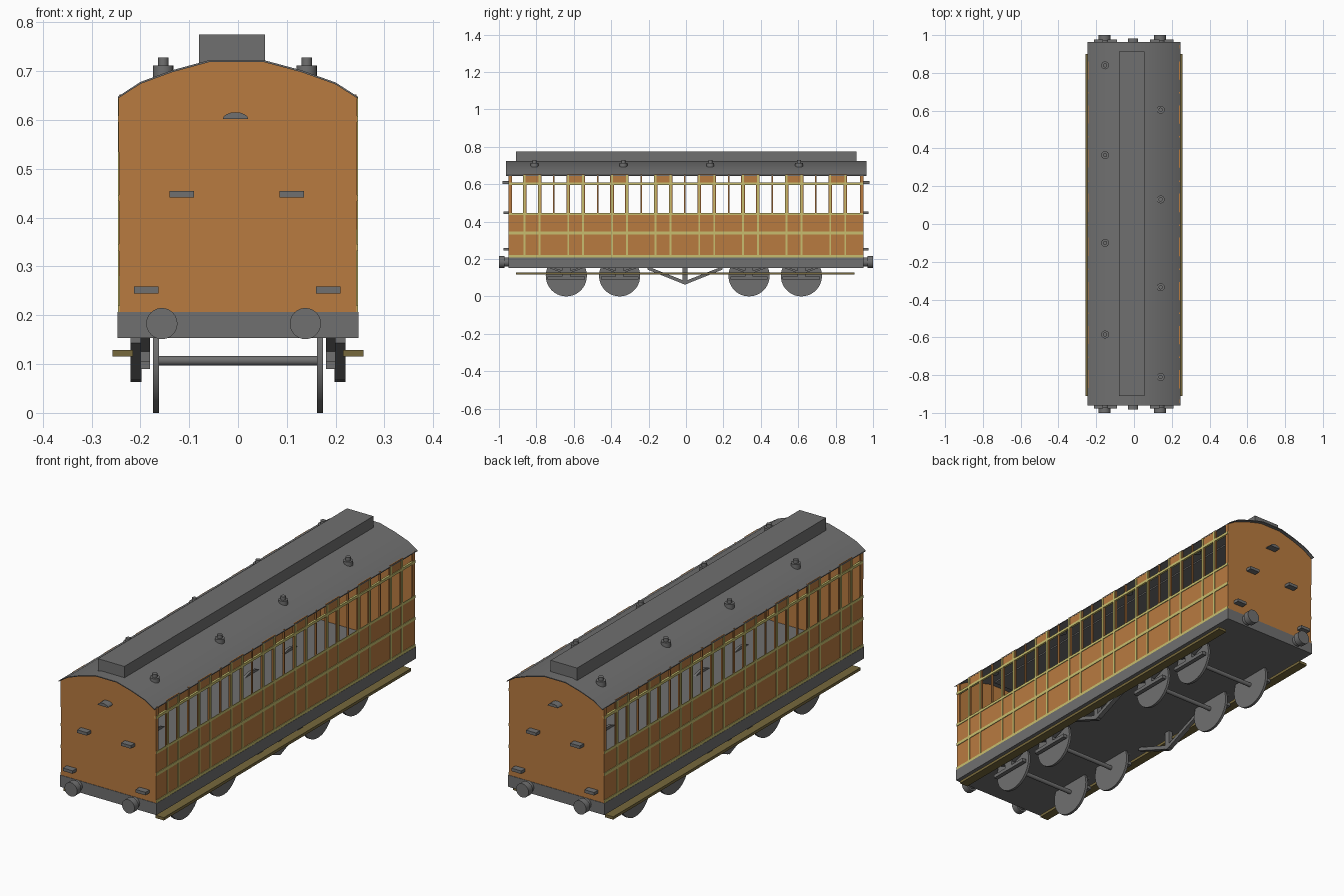
import bpy, bmesh, math
from mathutils import Matrix, Vector

if "Cube" in bpy.data.objects:
    bpy.data.objects.remove(bpy.data.objects["Cube"])


def material(name, rgb):
    m = bpy.data.materials.new(name)
    m.diffuse_color = (*rgb, 1)
    m.use_nodes = True
    m.node_tree.nodes["Principled BSDF"].inputs["Base Color"].default_value = m.diffuse_color
    return m


TEAK = material("teak orange", (0.485, 0.198, 0.051))
GREY = material("iron grey", (0.162, 0.162, 0.162))
CREAM = material("lining cream", (0.578, 0.515, 0.156))
OLIVE = material("board olive", (0.181, 0.138, 0.045))


def finish(name, bm, mat, smooth=False):
    bmesh.ops.recalc_face_normals(bm, faces=bm.faces)
    me = bpy.data.meshes.new(name)
    bm.to_mesh(me)
    bm.free()
    me.materials.append(mat)
    ob = bpy.data.objects.new(name, me)
    bpy.context.collection.objects.link(ob)
    if smooth:
        bpy.ops.object.select_all(action='DESELECT')
        ob.select_set(True)
        bpy.context.view_layer.objects.active = ob
        bpy.ops.object.shade_smooth_by_angle(angle=math.radians(35))
    return ob


def box(bm, x0, x1, y0, y1, z0, z1):
    m = Matrix.Translation(((x0 + x1) / 2, (y0 + y1) / 2, (z0 + z1) / 2))
    bmesh.ops.create_cube(bm, size=1, matrix=m @ Matrix.Diagonal(
        (abs(x1 - x0), abs(y1 - y0), abs(z1 - z0), 1)))


def rod(bm, a, b, r, segs=24):
    a, b = Vector(a), Vector(b)
    d = b - a
    m = Matrix.Translation((a + b) / 2) @ d.to_track_quat('Z', 'Y').to_matrix().to_4x4()
    bmesh.ops.create_cone(bm, cap_ends=True, segments=segs, radius1=r, radius2=r,
                          depth=d.length, matrix=m)


def prism(bm, pts, vec):
    f = bm.faces.new([bm.verts.new(p) for p in pts])
    g = bmesh.ops.extrude_face_region(bm, geom=[f])
    bmesh.ops.translate(bm, vec=vec, verts=[v for v in g['geom']
                                          if isinstance(v, bmesh.types.BMVert)])
    # keep the starting cap so the prism is closed
    if not f.is_valid:
        bm.faces.new([v for v in bm.verts if v.co in pts])


W, L = 0.243, 0.948
ARC = [(-0.246, 0.647), (-0.2, 0.677), (-0.135, 0.701), (-0.058, 0.722),
       (0.052, 0.722), (0.13, 0.701), (0.2, 0.676), (0.245, 0.647)]
DOORS = [-0.006 + (i - 3.5) * 0.2335 for i in range(8)]

# Underframe
bm = bmesh.new()
box(bm, -0.247, 0.247, -0.95, 0.95, 0.153, 0.207)
finish("underframe", bm, GREY)

# End walls with arched top
bm = bmesh.new()
for s in (-1, 1):
    prism(bm, [(-W, s * L, 0.207)] + [(x * 0.995, s * L, z - 0.002) for x, z in ARC]
          + [(W, s * L, 0.207)], (0, -s * 0.008, 0))
finish("end_wall", bm, TEAK)

# Thin arched roof sheet
bm = bmesh.new()
prism(bm, [(x, -0.962, z + 0.001) for x, z in ARC]
      + [(x, -0.962, z - 0.003) for x, z in reversed(ARC)], (0, 1.926, 0))
finish("roof", bm, GREY, True)

# Raised roof centre
bm = bmesh.new()
box(bm, -0.08, 0.055, -0.91, 0.912, 0.712, 0.775)
finish("roof_clerestory", bm, GREY)

# Roof ventilators, staggered either side
bm = bmesh.new()
for x, ys in ((-0.153, (0.84, 0.365, -0.1, -0.585)), (0.141, (0.605, 0.13, -0.335, -0.81))):
    for y in ys:
        rod(bm, (x, y, 0.685), (x, y, 0.712), 0.021, 16)
        rod(bm, (x, y, 0.711), (x, y, 0.728), 0.011, 16)
finish("roof_vent", bm, GREY, True)

# Side walls: lower panel, posts and door headers around open windows
bm, lining = bmesh.new(), bmesh.new()
for s in (-1, 1):
    xi, xo, xl = s * (W - 0.007), s * W, s * (W + 0.003)
    box(bm, xi, xo, -L, L, 0.205, 0.44)
    for a in (-L, L - 0.018):
        box(bm, xi, xo, a, a + 0.018, 0.43, 0.65)
    for i, c in enumerate(DOORS):
        box(bm, xi, xo, c - 0.046, c + 0.05, 0.6, 0.652)
        for e in (-0.04, 0.04):
            box(bm, xi, xo, c + e - 0.009, c + e + 0.01, 0.43, 0.65)
            box(lining, xo, xl, c + e - 0.005, c + e + 0.005, 0.21, 0.648)
        if i < 7:
            m = c + 0.11675
            box(bm, xi, xo, m - 0.004, m + 0.004, 0.43, 0.652)
    # Horizontal lining strips
    for z0, z1 in ((0.207, 0.22), (0.332, 0.346), (0.434, 0.446)):
        box(lining, xo, xl, -L, L, z0, z1)
    box(lining, xi, xl, -L, L, 0.596, 0.608)
finish("side_wall", bm, TEAK)
finish("side_lining", lining, CREAM)

# End steps and lamp hood
bm = bmesh.new()
for s in (-1, 1):
    for x, z in ((-0.115, 0.448), (0.11, 0.448), (-0.188, 0.252), (0.185, 0.252)):
        box(bm, x - 0.025, x + 0.025, s * 0.94, s * 0.977, z - 0.007, z + 0.007)
    pts = [(-0.005 + 0.026 * math.cos(t * math.pi / 8), s * 0.942,
            0.602 + 0.014 * math.sin(t * math.pi / 8)) for t in range(9)]
    prism(bm, pts, (0, s * 0.04, 0))
finish("end_steps", bm, GREY)

# Buffers
bm = bmesh.new()
for s in (-1, 1):
    for x in (-0.156, 0.138):
        rod(bm, (x, s * 0.945, 0.183), (x, s * 0.975, 0.183), 0.024)
        rod(bm, (x, s * 0.97, 0.183), (x, s * 1.0, 0.183), 0.032)
finish("buffer", bm, GREY, True)

# Wheels, axles and axle guards
wheels, axles, guards = bmesh.new(), bmesh.new(), bmesh.new()
for y in (-0.64, -0.355, 0.337, 0.617):
    rod(axles, (-0.163, y, 0.107), (0.163, y, 0.107), 0.01, 16)
    for s in (-1, 1):
        rod(wheels, (s * 0.162, y, 0.11), (s * 0.174, y, 0.11), 0.11, 40)
        x0, x1 = s * 0.18, s * 0.2
        box(guards, x0, x1, y - 0.1, y + 0.1, 0.09, 0.106)
        box(guards, x0, x1, y - 0.022, y + 0.022, 0.09, 0.155)
        for d in (-1, 1):
            prism(guards, [(x0, y + d * 0.02, 0.125), (x0, y + d * 0.1, 0.155),
                           (x0, y + d * 0.075, 0.155), (x0, y + d * 0.02, 0.138)],
                  (x1 - x0, 0, 0))
finish("wheel", wheels, GREY, True)
finish("axle", axles, GREY, True)
finish("axle_guard", guards, GREY)

# Truss rods under the middle
bm = bmesh.new()
for s in (-1, 1):
    x0, dx = s * 0.198, s * 0.022
    box(bm, x0, x0 + dx, -0.018, 0.008, 0.067, 0.155)
    for d in (-1, 1):
        prism(bm, [(x0, -0.005, 0.063), (x0, -0.005 + d * 0.2, 0.143),
                   (x0, -0.005 + d * 0.2, 0.16), (x0, -0.005, 0.082)], (dx, 0, 0))
finish("truss", bm, GREY)

# Long footboards
bm = bmesh.new()
for s in (-1, 1):
    box(bm, s * 0.215, s * 0.257, -0.91, 0.9, 0.116, 0.129)
finish("footboard", bm, OLIVE)
